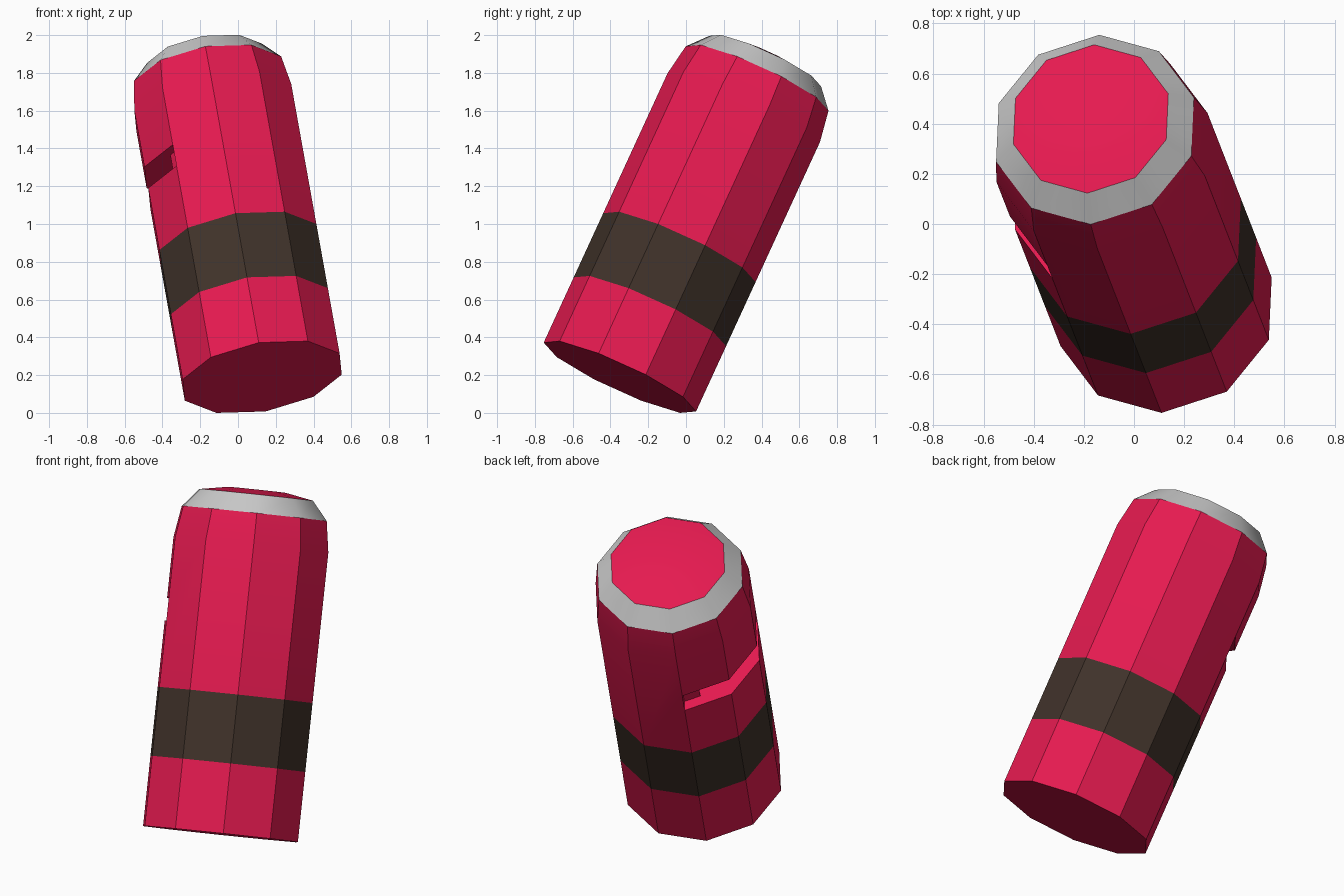
import bpy, bmesh, math
from mathutils import Vector, Matrix

if "Cube" in bpy.data.objects:
    bpy.data.objects.remove(bpy.data.objects["Cube"])

SIDES = 10
# Tilted frame of the capsule: long axis, first corner direction, base centre
axis = Vector((-0.161, 0.4125, 0.897)).normalized()
u = Vector((-0.018, -0.402, 0.18))
u = (u - axis * u.dot(axis)).normalized()
w = axis.cross(u)
frame = Matrix((u, w, axis)).transposed().to_4x4()
frame.translation = Vector((0.128, -0.35, 0.19))


def material(name, rgb):
    m = bpy.data.materials.new(name)
    m.diffuse_color = (*rgb, 1)
    m.use_nodes = True
    m.node_tree.nodes["Principled BSDF"].inputs["Base Color"].default_value = m.diffuse_color
    return m


def add_object(name, bm):
    bmesh.ops.recalc_face_normals(bm, faces=bm.faces)
    me = bpy.data.meshes.new(name)
    bm.to_mesh(me)
    bm.free()
    ob = bpy.data.objects.new(name, me)
    bpy.context.collection.objects.link(ob)
    ob.matrix_world = frame
    return ob


def corner(i, r):
    a = math.tau * i / SIDES
    return Vector((r * math.cos(a), r * math.sin(a)))


# Capsule: (radius, height, material of the strip above)
RED, DARK, GREY = 0, 1, 2
profile = [(0.443, 0, RED), (0.443, 0.385, DARK), (0.443, 0.764, RED),
           (0.443, 1.59, RED), (0.415, 1.762, GREY), (0.325, 1.865, RED),
           (0.165, 1.893, RED)]
bm = bmesh.new()
rings = [[bm.verts.new((*corner(i, r), h)) for i in range(SIDES)] for r, h, _ in profile]
for k in range(len(rings) - 1):
    for i in range(SIDES):
        j = (i + 1) % SIDES
        f = bm.faces.new((rings[k][i], rings[k][j], rings[k + 1][j], rings[k + 1][i]))
        f.material_index = profile[k][2]
bm.faces.new(rings[0][::-1])
bm.faces.new(rings[-1])
capsule = add_object("capsule_body", bm)
for m in (material("crimson", (0.787, 0.0103, 0.08)), material("dark_band", (0.051, 0.032, 0.023)),
          material("grey_rim", (0.7, 0.7, 0.7))):
    capsule.data.materials.append(m)

# Slot cutter: shallow over three sides, with a deeper pocket in the middle
ri, ro = 0.38, 0.6
mid = corner(7.5, 1)
step_a = corner(9, ri).lerp(corner(8, ri), 0.4)
step_b = corner(6, ri).lerp(corner(7, ri), 0.4)
outline = [corner(i, ro) for i in (6, 7, 8, 9)]
outline += [corner(9, ri), step_a, step_a - mid * 0.1, step_b - mid * 0.1, step_b, corner(6, ri)]
bm = bmesh.new()
base = bm.faces.new([bm.verts.new((*p, 1.13)) for p in outline])
ext = bmesh.ops.extrude_face_region(bm, geom=[base])
bmesh.ops.translate(bm, vec=(0, 0, 0.125),
                    verts=[g for g in ext["geom"] if isinstance(g, bmesh.types.BMVert)])
cutter = add_object("slot_cutter", bm)
cutter.data.materials.append(capsule.data.materials[0])
cutter.hide_render = True
cutter.hide_set(True)

# Cut the slot, then smooth only the shallow edges
cut = capsule.modifiers.new("slot", 'BOOLEAN')
cut.operation = 'DIFFERENCE'
cut.solver = 'EXACT'
cut.object = cutter
bpy.context.view_layer.objects.active = capsule
capsule.select_set(True)
bpy.ops.object.modifier_apply(modifier=cut.name)
bpy.ops.object.shade_smooth_by_angle(angle=math.radians(30))
